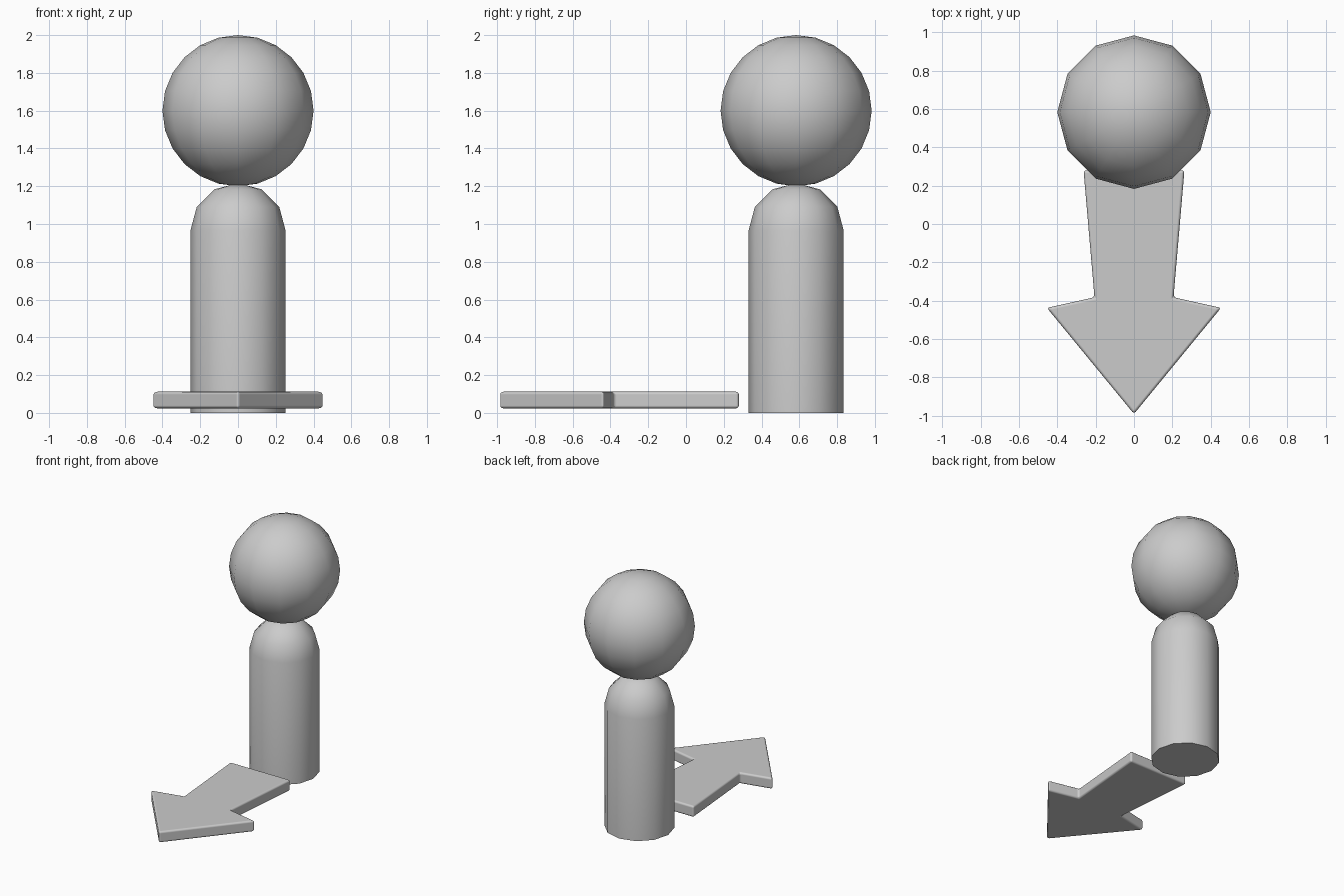
import bpy
import bmesh
import math

if "Cube" in bpy.data.objects:
    bpy.data.objects.remove(bpy.data.objects["Cube"])

FIGURE_Y = 0.583   # the pawn stands behind the arrow
SIDES = 12


def make_object(name, bm):
    bmesh.ops.recalc_face_normals(bm, faces=bm.faces[:])
    for face in bm.faces:
        face.smooth = True
    mesh = bpy.data.meshes.new(name)
    bm.to_mesh(mesh)
    bm.free()
    obj = bpy.data.objects.new(name, mesh)
    bpy.context.collection.objects.link(obj)
    return obj


def smooth_by_angle(obj, degrees):
    bpy.ops.object.select_all(action='DESELECT')
    obj.select_set(True)
    bpy.context.view_layer.objects.active = obj
    bpy.ops.object.shade_smooth_by_angle(angle=math.radians(degrees))


# Head: low-poly sphere
bm = bmesh.new()
bmesh.ops.create_uvsphere(bm, u_segments=SIDES, v_segments=12, radius=0.4)
head = make_object("head", bm)
head.location = (0, FIGURE_Y, 1.6)
smooth_by_angle(head, 40)

# Body: half sphere whose open rim is drawn down to the floor and capped
radius, shoulder = 0.252, 0.965
bm = bmesh.new()
bmesh.ops.create_uvsphere(bm, u_segments=SIDES, v_segments=6, radius=radius)
bmesh.ops.delete(bm, geom=[v for v in bm.verts if v.co.z < -0.001], context='VERTS')
rim = [e for e in bm.edges if e.is_boundary]
walls = bmesh.ops.extrude_edge_only(bm, edges=rim)["geom"]
for v in walls:
    if isinstance(v, bmesh.types.BMVert):
        v.co.z = -shoulder
bmesh.ops.holes_fill(bm, edges=[e for e in bm.edges if e.is_boundary], sides=0)
body = make_object("body", bm)
body.location = (0, FIGURE_Y, shoulder)
smooth_by_angle(body, 40)

# Direction arrow: half outline mirrored, extruded, then rounded
half = [(0.263, 0.28), (0.206, -0.382), (0.454, -0.437)]
outline = half + [(0, -0.99)] + [(-x, y) for x, y in reversed(half)]
bm = bmesh.new()
base = bm.faces.new([bm.verts.new((x, y, 0.024)) for x, y in outline])
top = bmesh.ops.extrude_face_region(bm, geom=[base], use_keep_orig=True)["geom"]
bmesh.ops.translate(bm, vec=(0, 0, 0.088),
                    verts=[v for v in top if isinstance(v, bmesh.types.BMVert)])
arrow = make_object("direction_arrow", bm)
bevel = arrow.modifiers.new("rounded_edges", 'BEVEL')
bevel.width = 0.015
bevel.segments = 3
bevel.limit_method = 'ANGLE'
bevel.harden_normals = True
